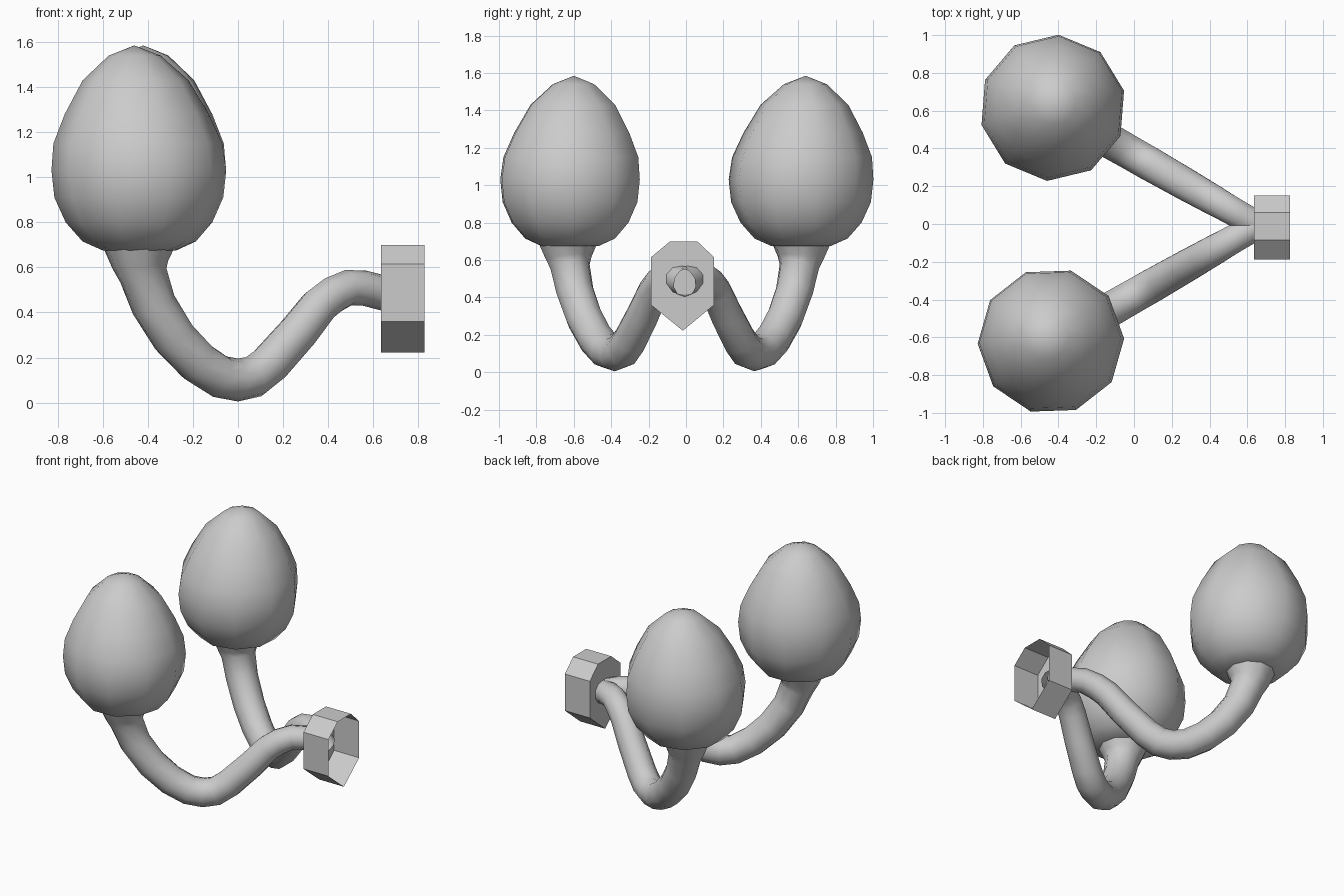
import bpy, bmesh
from math import cos, sin, pi, radians
from mathutils import Vector

if "Cube" in bpy.data.objects:
    bpy.data.objects.remove(bpy.data.objects["Cube"])


def finish(bm, name, angle):
    bmesh.ops.recalc_face_normals(bm, faces=bm.faces)
    mesh = bpy.data.meshes.new(name)
    bm.to_mesh(mesh)
    bm.free()
    ob = bpy.data.objects.new(name, mesh)
    bpy.context.collection.objects.link(ob)
    bpy.ops.object.select_all(action='DESELECT')
    bpy.context.view_layer.objects.active = ob
    ob.select_set(True)
    bpy.ops.object.shade_smooth_by_angle(angle=radians(angle))
    return ob


def skin(bm, rings):
    """Bridge consecutive rings of points with quads; returns the vertex rings."""
    vs = [[bm.verts.new(p) for p in ring] for ring in rings]
    n = len(vs[0])
    for a, b in zip(vs, vs[1:]):
        for i in range(n):
            j = (i + 1) % n
            bm.faces.new((a[i], a[j], b[j], b[i]))
    return vs


# (radius, z) of the bulb and (x, z, radius) along the arm
BULB = [(0.16, 0.675), (0.25, 0.715), (0.325, 0.80), (0.375, 0.91), (0.388, 1.03),
        (0.375, 1.15), (0.32, 1.28), (0.235, 1.43), (0.115, 1.54)]
ARM = [(0.67, 0.48, 0.078), (0.56, 0.508, 0.078), (0.49, 0.51, 0.08), (0.42, 0.477, 0.084),
       (0.36, 0.43, 0.086), (0.265, 0.31, 0.09), (0.14, 0.17, 0.093), (0.07, 0.115, 0.095),
       (0, 0.1, 0.095), (-0.08, 0.115, 0.096), (-0.18, 0.18, 0.098), (-0.285, 0.29, 0.1),
       (-0.375, 0.435, 0.102), (-0.42, 0.565, 0.108), (-0.433, 0.61, 0.125),
       (-0.44, 0.69, 0.16)]


def make_bulb(name, cx, cy, phase, lean):
    bm = bmesh.new()
    rings = []
    for r, z in BULB:
        k = max(0, (z - 1.03) / 0.55)
        rings.append([(cx + lean[0] * k + r * cos(phase + i * pi / 5),
                       cy + lean[1] * k + r * sin(phase + i * pi / 5), z) for i in range(10)])
    vs = skin(bm, rings)
    bm.faces.new(vs[0])
    tip = bm.verts.new((cx + lean[0], cy + lean[1], 1.585))
    for i in range(10):
        bm.faces.new((vs[-1][i], vs[-1][(i + 1) % 10], tip))
    finish(bm, name, 50)


def make_arm(name, side):
    pts = [Vector((x, -0.007 + side * (0.655 - x) * 0.57, z)) for x, z, r in ARM]
    across = Vector((0.495 * side, 0.869, 0)).normalized()
    rings = []
    for i, p in enumerate(pts):
        t = (pts[min(i + 1, len(pts) - 1)] - pts[max(i - 1, 0)]).normalized()
        if i == len(pts) - 1:
            t = Vector((0, 0, 1))
        t = (t - across * t.dot(across)).normalized()
        up = across.cross(t)
        r = ARM[i][2]
        rings.append([p + (across * cos(a) + up * sin(a)) * r
                      for a in [k * 2 * pi / 10 + pi / 10 for k in range(10)]])
    bm = bmesh.new()
    skin(bm, rings)
    finish(bm, name, 60)


# Two bulbs on two mirrored arms
make_bulb("bulb_back", -0.43, 0.615, radians(13.5), (0.01, 0.025))
make_bulb("bulb_front", -0.44, -0.62, radians(2), (-0.02, 0.02))
make_arm("arm_back", 1)
make_arm("arm_front", -1)

# Wall mount: shield-shaped cup, open towards the wall
outline = [(-0.085, 0.70), (0.06, 0.70), (0.15, 0.615), (0.15, 0.36),
           (-0.017, 0.222), (-0.187, 0.36), (-0.187, 0.615)]
bm = bmesh.new()
cup = skin(bm, [[(x, y, z) for y, z in outline] for x in (0.635, 0.827)])
bm.faces.new(cup[0])
finish(bm, "wall_mount", 30)
